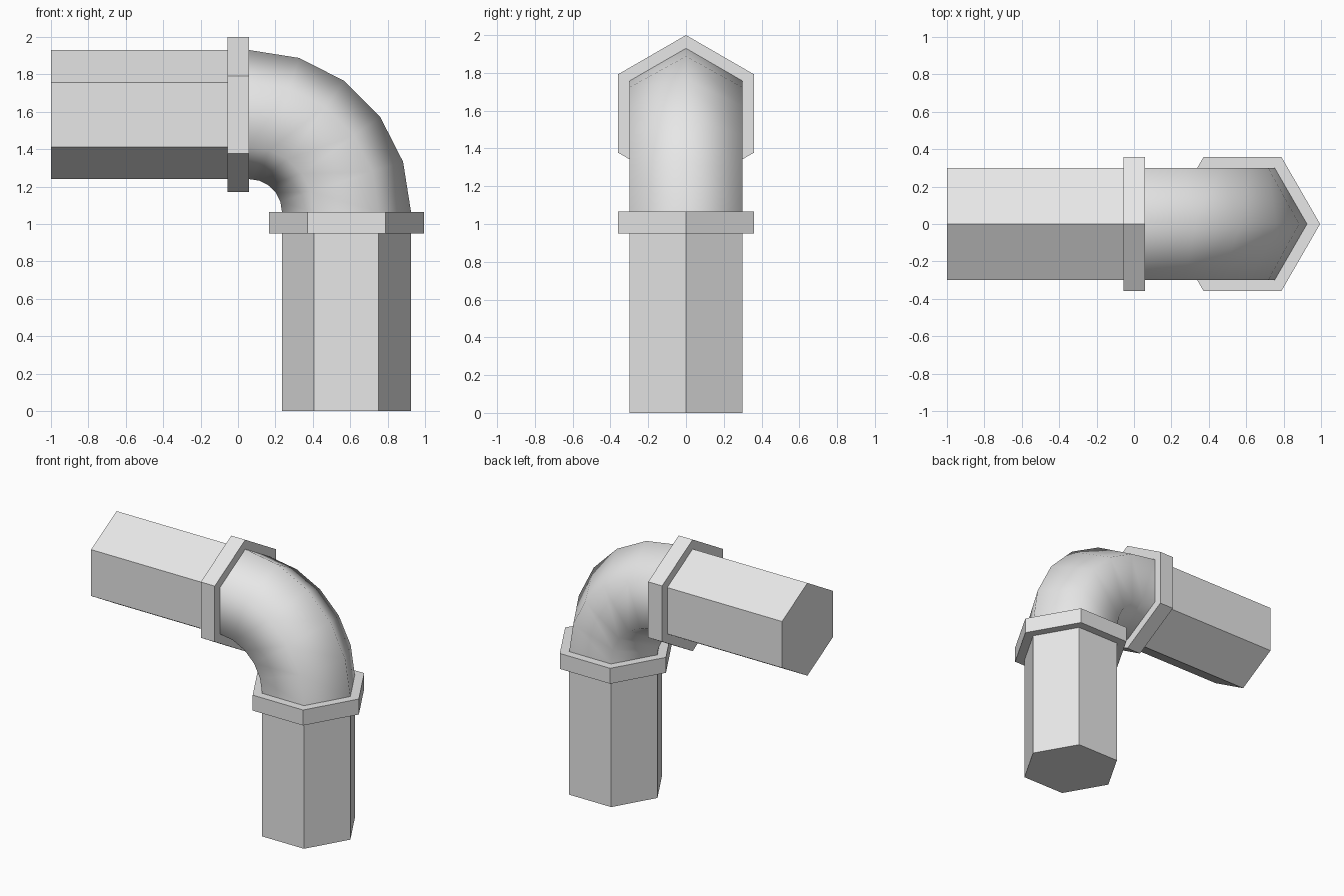
import bpy, bmesh
from math import sin, cos, pi

cube = bpy.data.objects.get("Cube")
if cube:
    bpy.data.objects.remove(cube, do_unlink=True)

SIDES = 6
PIPE_R, FLANGE_R, BEND_R = 0.345, 0.415, 0.52
CX, CZ = 0.06, 1.065          # centre of the bend
FLANGE_T = 0.115              # flange thickness

grey = bpy.data.materials.new("pipe_grey")
grey.use_nodes = True
colour = (0.8, 0.8, 0.8, 1)
grey.diffuse_color = colour
grey.node_tree.nodes["Principled BSDF"].inputs["Base Color"].default_value = colour


def station(angle, offset, radius):
    """Hexagonal ring at a bend angle, shifted along the pipe direction."""
    ring = []
    for k in range(SIDES):
        a = 2 * pi * k / SIDES
        r = BEND_R + radius * cos(a)
        ring.append((CX + r * sin(angle) + offset * cos(angle),
                     radius * sin(a),
                     CZ + r * cos(angle) - offset * sin(angle)))
    return ring


def loft(name, rings, capped=True, smooth=False):
    """Bridge successive rings into one tube."""
    bm = bmesh.new()
    loops = [[bm.verts.new(p) for p in ring] for ring in rings]
    for a, b in zip(loops, loops[1:]):
        for i in range(SIDES):
            j = (i + 1) % SIDES
            bm.faces.new((a[i], a[j], b[j], b[i]))
    if capped:
        bm.faces.new(loops[0])
        bm.faces.new(loops[-1])
    bmesh.ops.recalc_face_normals(bm, faces=bm.faces)
    for f in bm.faces:
        f.smooth = smooth
    mesh = bpy.data.meshes.new(name)
    bm.to_mesh(mesh)
    bm.free()
    mesh.materials.append(grey)
    bpy.context.collection.objects.link(bpy.data.objects.new(name, mesh))


def straight(name, angle, start, end, radius):
    loft(name, [station(angle, start, radius), station(angle, end, radius)])


# Straight arms
straight("horizontal_pipe", 0, -1 - CX, -FLANGE_T, PIPE_R)
straight("vertical_pipe", pi / 2, FLANGE_T, CZ, PIPE_R)

# Joint flanges
straight("horizontal_flange", 0, -FLANGE_T, 0, FLANGE_R)
straight("vertical_flange", pi / 2, 0, FLANGE_T, FLANGE_R)

# Smooth quarter bend
STEPS = 5
loft("elbow", [station(pi / 2 * i / STEPS, 0, PIPE_R) for i in range(STEPS + 1)],
     capped=False, smooth=True)
